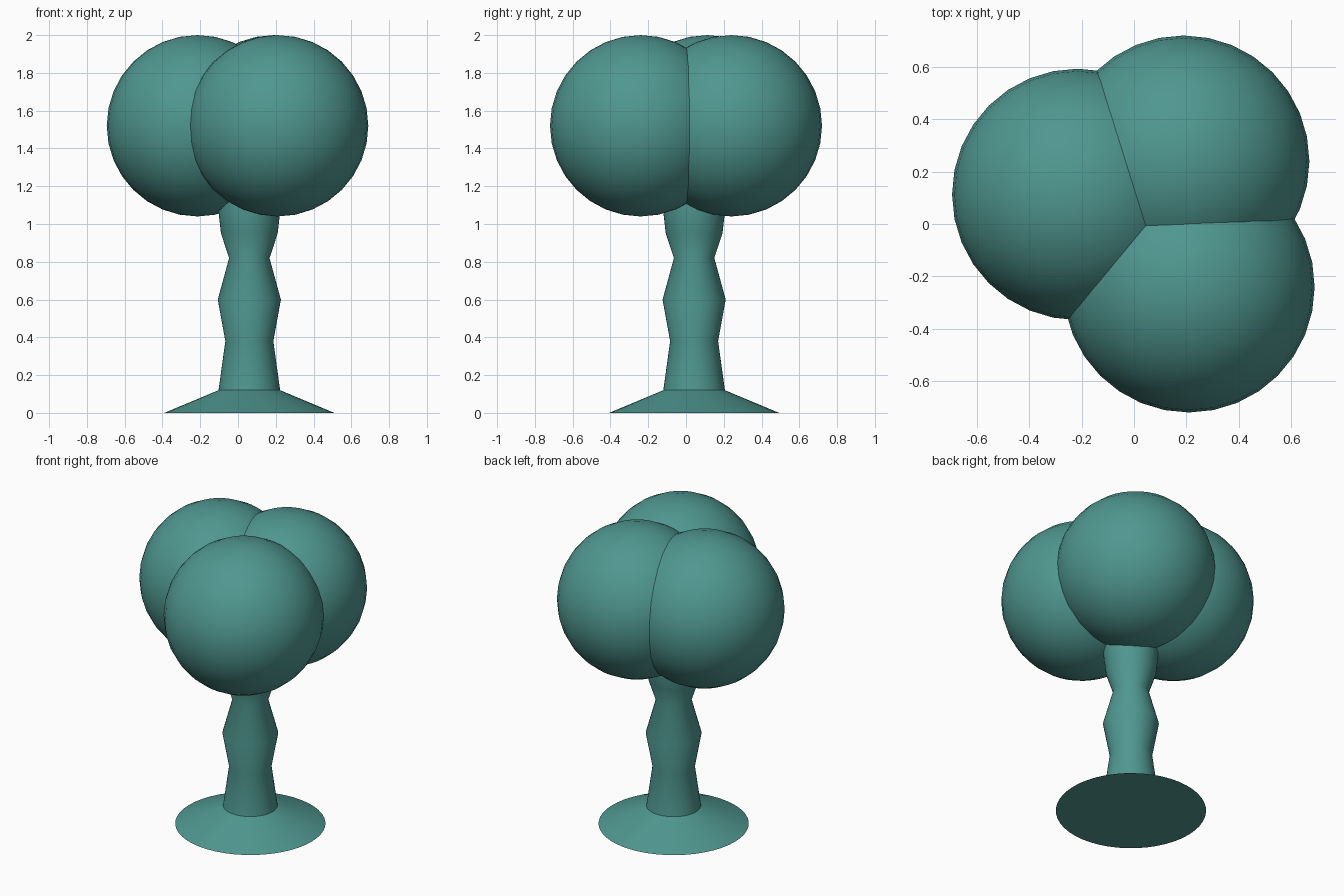
import bpy
import bmesh
import math
from mathutils import Matrix

cube = bpy.data.objects.get("Cube")
if cube:
    bpy.data.objects.remove(cube, do_unlink=True)

# One flat teal colour for the whole tree
teal = bpy.data.materials.new("teal")
teal.use_nodes = True
COLOUR = (0.08, 0.31, 0.28, 1)
teal.diffuse_color = COLOUR
teal.node_tree.nodes["Principled BSDF"].inputs["Base Color"].default_value = COLOUR


def finish(name, bm, location):
    """Turn a bmesh into a smooth, coloured object."""
    bmesh.ops.recalc_face_normals(bm, faces=bm.faces)
    mesh = bpy.data.meshes.new(name)
    bm.to_mesh(mesh)
    bm.free()
    mesh.materials.append(teal)
    obj = bpy.data.objects.new(name, mesh)
    obj.location = location
    bpy.context.collection.objects.link(obj)
    bpy.ops.object.select_all(action="DESELECT")
    obj.select_set(True)
    bpy.context.view_layer.objects.active = obj
    bpy.ops.object.shade_smooth_by_angle(angle=math.radians(50))
    return obj


def foliage(name, x, y):
    bm = bmesh.new()
    bmesh.ops.create_uvsphere(bm, u_segments=32, v_segments=16, radius=0.48)
    finish(name, bm, (x, y, 1.52))


# Trunk with a flared foot, turned from a (radius, height) profile
PROFILE = [(0, 0), (0.45, 0), (0.163, 0.12), (0.127, 0.38), (0.167, 0.6),
           (0.107, 0.82), (0.15, 0.95), (0.165, 1.08), (0.165, 1.2), (0, 1.2)]
bm = bmesh.new()
verts = [bm.verts.new((r, 0, z)) for r, z in PROFILE]
edges = [bm.edges.new(pair) for pair in zip(verts, verts[1:])]
bmesh.ops.spin(bm, geom=verts + edges, cent=(0, 0, 0), axis=(0, 0, 1),
               angle=math.tau, steps=48, use_merge=True)
bmesh.ops.remove_doubles(bm, verts=bm.verts, dist=0.0005)
finish("trunk", bm, (0.06, 0.043, 0))

# Three overlapping foliage balls
foliage("front_foliage", 0.21, -0.24)
foliage("back_foliage", 0.19, 0.24)
foliage("right_foliage", -0.215, 0.113)
